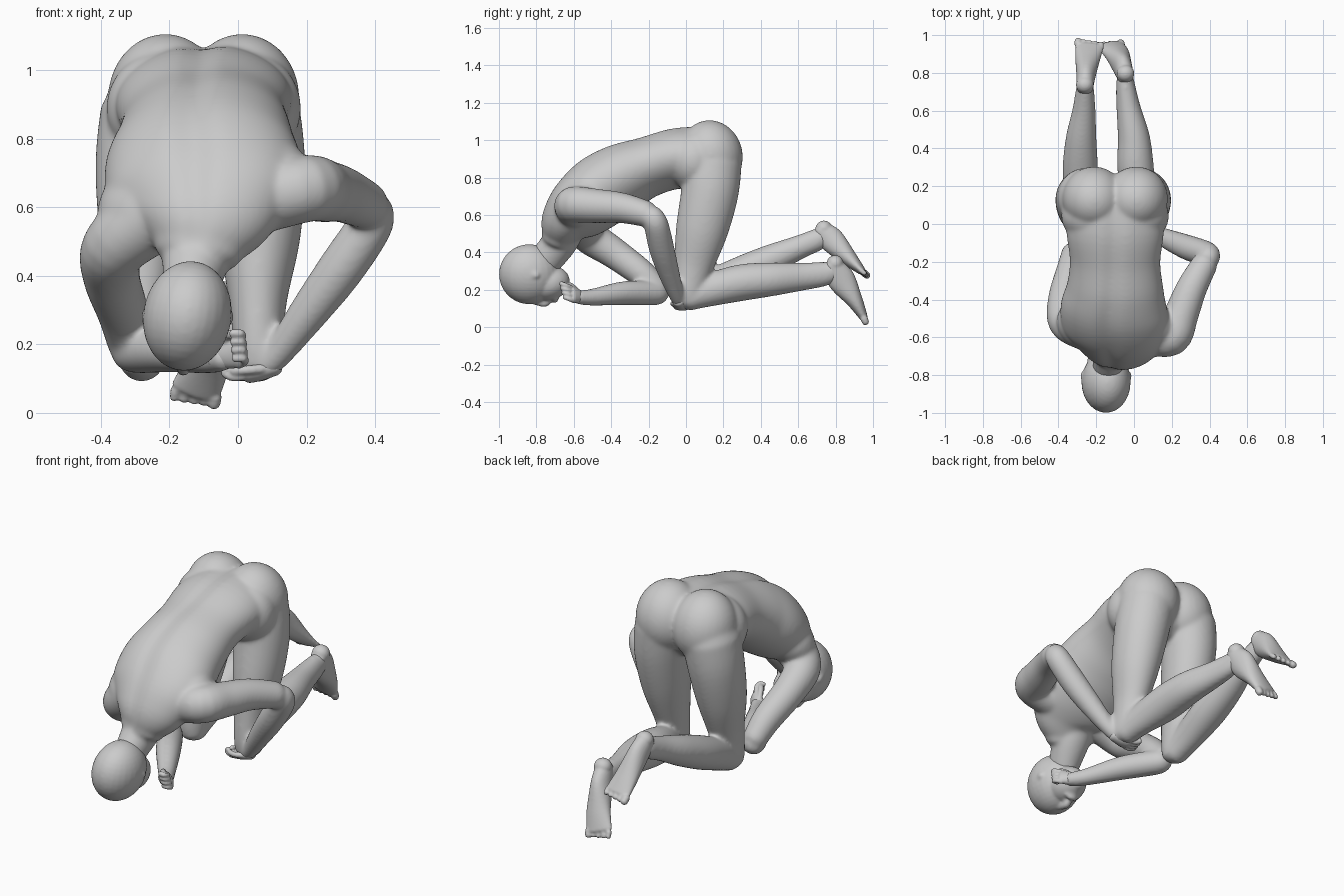
import bpy, bmesh, math
from mathutils import Vector, Matrix

MID = -0.11  # body mid-plane in x


def spline(a, b, c, d, t):
    return 0.5 * (2 * b + (c - a) * t + (2 * a - 5 * b + 4 * c - d) * t * t + (3 * b - a - 3 * c + d) * t ** 3)


def loft(bm, rings, side=(1, 0, 0), steps=5, segs=28, groove=0.0, roll=0.0):
    """Smooth tube through rings (x, y, z, half width, half depth), rounded ends."""
    R = [tuple(r) if len(r) == 5 else tuple(r) + (r[3],) for r in rings]
    n, pts = len(R), []
    for i in range(n - 1):
        q = [R[max(i - 1, 0)], R[i], R[i + 1], R[min(i + 2, n - 1)]]
        for k in range(steps + (i == n - 2)):
            pts.append([spline(q[0][j], q[1][j], q[2][j], q[3][j], k / steps) for j in range(5)])
    P = [Vector(p[:3]) for p in pts]
    m = len(P)
    full = []
    for i in range(m):
        t = (P[min(i + 1, m - 1)] - P[max(i - 1, 0)]).normalized()
        full.append((P[i], t, pts[i][3], pts[i][4], i / (m - 1)))

    def dome(f, sgn):
        c, t, w, h, u = f
        e = min(w, h) * 0.7
        return [(c + t * sgn * e * math.sin(a), t, w * math.cos(a), h * math.cos(a), u) for a in (0.45, 0.9, 1.3, 1.5)]
    full = dome(full[0], -1)[::-1] + full + dome(full[-1], 1)
    loops = []
    for c, t, w, h, u in full:
        s = Vector(side)
        s.rotate(Matrix.Rotation(-roll * min(1, u * 1.3), 3, 'Y'))
        s = (s - t * s.dot(t)).normalized()
        up = s.cross(t)
        if groove and up.z < 0:
            up = -up
        loop = []
        for k in range(segs):
            a = 2 * math.pi * k / segs
            g = 1 - groove * math.exp(-((a - math.pi / 2) / 0.17) ** 2)
            loop.append(bm.verts.new(c + s * w * math.cos(a) + up * h * math.sin(a) * g))
        loops.append(loop)
    for A, B in zip(loops, loops[1:]):
        for k in range(segs):
            bm.faces.new((A[k], A[(k + 1) % segs], B[(k + 1) % segs], B[k]))
    bm.faces.new(loops[0])
    bm.faces.new(loops[-1])


def ball(bm, c, r, rot=(0, 0, 0)):
    M = Matrix.Translation(c)
    for ang, ax in zip(rot, 'XYZ'):
        M = M @ Matrix.Rotation(math.radians(ang), 4, ax)
    bmesh.ops.create_uvsphere(bm, u_segments=28, v_segments=18, radius=1, matrix=M @ Matrix.Diagonal((*r, 1)))


def fuse(name, bm, voxel, iterations):
    bmesh.ops.recalc_face_normals(bm, faces=bm.faces)
    me = bpy.data.meshes.new(name)
    bm.to_mesh(me)
    bm.free()
    me.shade_smooth()
    ob = bpy.data.objects.new(name, me)
    bpy.context.collection.objects.link(ob)
    r = ob.modifiers.new("fuse", 'REMESH')
    r.mode, r.voxel_size, r.use_smooth_shade = 'VOXEL', voxel, True
    s = ob.modifiers.new("soften", 'SMOOTH')
    s.factor, s.iterations = 0.5, iterations
    return ob


body = bmesh.new()

# torso: pelvis to neck, twisted so the +x shoulder is higher
loft(body, [(-.1, .13, .90, .25, .18), (-.1, -.04, .905, .258, .165), (-.1, -.2, .86, .24, .162),
            (-.1, -.34, .80, .258, .185), (-.105, -.46, .725, .287, .193), (-.095, -.57, .635, .28, .172),
            (-.1, -.645, .555, .21, .135), (-.115, -.68, .48, .135, .095)],
     segs=56, groove=0.10, roll=math.radians(16))
loft(body, [(-.11, -.63, .57, .13, .10), (-.12, -.665, .47, .105, .095), (-.14, -.75, .36, .08, .09)])

# shoulder blades
ball(body, (-.25, -.53, .61), (.165, .15, .12), (35, -20, 0))
ball(body, (.06, -.55, .69), (.15, .14, .11), (35, -10, 0))

# buttocks, hips and thighs, mirrored about the mid-plane
thigh = [(.035, .14, .87, .148, .158), (.055, .127, .72, .142, .154), (.062, .085, .52, .122, .14),
         (.058, .04, .33, .086, .108), (.06, .01, .19, .072, .084), (.06, .0, .145, .066, .07)]
for s in (-1, 1):
    ball(body, (-.1 + s * .112, .135, .92), (.168, .168, .188), (15, 0, 0))
    ball(body, (-.1 + s * .12, .04, .89), (.165, .14, .165))
    loft(body, [(MID + s * (r[0] - MID), *r[1:]) for r in thigh])

# lower legs
loft(body, [(.06, .01, .15, .066, .066), (.045, .1, .19, .075, .085), (.01, .28, .235, .097, .098),
            (0, .45, .255, .086, .091), (-.03, .62, .27, .064, .075), (-.045, .74, .285, .05, .066),
            (-.045, .785, .305, .042, .054)])
loft(body, [(-.28, .01, .15, .066, .066), (-.285, .1, .205, .075, .083), (-.285, .28, .285, .093, .088),
            (-.28, .45, .36, .082, .081), (-.265, .6, .425, .062, .065), (-.26, .7, .467, .05, .06),
            (-.26, .73, .49, .044, .054)])

# raised +x arm: shoulder, elbow out, wrist down to the knee
loft(body, [(.08, -.595, .625, .098), (.20, -.60, .655, .098), (.25, -.48, .648, .092),
            (.305, -.34, .637, .082), (.375, -.21, .605, .07)], side=(0, 0, 1))
loft(body, [(.392, -.185, .60, .058), (.387, -.16, .55, .066), (.30, -.13, .42, .068),
            (.20, -.09, .285, .057), (.115, -.05, .17, .042), (.075, -.03, .13, .036)], side=(0, 1, 0))

# low -x arm: elbow beside the knee, forearm crossing under the face
loft(body, [(-.26, -.56, .57, .11), (-.36, -.515, .485, .096), (-.37, -.39, .40, .084),
            (-.335, -.24, .29, .075), (-.32, -.15, .205, .063)], side=(0, 0, 1))
loft(body, [(-.325, -.135, .19, .055), (-.30, -.17, .182, .066), (-.20, -.33, .182, .064),
            (-.09, -.50, .16, .046), (-.04, -.58, .16, .038)], side=(0, 0, 1))
fuse("body", body, .0085, 22)

# head and face
head = bmesh.new()
ball(head, (-.148, -.838, .283), (.129, .162, .161), (0, 10, 0))
ball(head, (-.15, -.735, .235), (.098, .115, .092), (15, 0, 0))
ball(head, (-.155, -.66, .215), (.045, .04, .04))
loft(head, [(-.16, -.82, .137, .014), (-.16, -.76, .127, .02), (-.16, -.74, .14, .022)])  # nose
loft(head, [(-.19, -.705, .157, .012), (-.155, -.70, .147, .018), (-.12, -.705, .157, .012)], side=(0, 1, 0))
for s in (-1, 1):  # ears
    ball(head, (-.148 + s * .117, -.82, .285), (.015, .04, .026), (-20, 0, -s * 15))
fuse("head", head, .0075, 8)


# feet with toes, soles turned up
def foot(name, rings, toe_dir, inner):
    bm = bmesh.new()
    loft(bm, rings)
    x, y, z, w, h = rings[-1]
    hx, hy, hz = rings[0][:3]
    ball(bm, (hx, hy + .012, hz + .005), (.047, .045, .045))   # heel
    d = Vector(toe_dir).normalized()
    for i in range(5):
        k = (i - 2) / 2.5 * inner
        r = .021 if i == 0 else .015
        c = Vector((x + k * w, y, z)) + d * (.015 - .005 * i)
        loft(bm, [(*c, r), (*(c + d * .026), r * .9)], segs=12, steps=3)
    fuse(name, bm, .0065, 3)


foot("low_foot", [(-.045, .785, .335, .044, .048), (-.06, .83, .255, .05, .074), (-.09, .90, .145, .066, .045),
                  (-.125, .945, .062, .074, .024)], (-.1, .35, -.8), -1)
foot("high_foot", [(-.26, .725, .52, .045, .05), (-.255, .78, .465, .05, .067), (-.245, .875, .365, .066, .043),
                   (-.235, .94, .30, .076, .022)], (0, .6, -.5), 1)


# hands: palm plus curled fingers and a thumb
def hand(name, wrist, along, across, curl):
    bm = bmesh.new()
    w, d = Vector(wrist), Vector(along).normalized()
    s, c = Vector(across).normalized(), Vector(curl).normalized()
    loft(bm, [(*(w - d * .03), .032, .03), (*(w + d * .02), .042, .028), (*(w + d * .055), .046, .022)], side=s)
    for i in range(4):
        b = w + d * .055 + s * (i - 1.5) * .025
        path = [b, b + d * .025 + c * .01, b + d * .03 + c * .036, b + d * .005 + c * .05]
        loft(bm, [(*p, .0125) for p in path], side=s, segs=12, steps=3)
    path = [w + s * -.03, w + s * -.05 + d * .03 + c * .015, w + s * -.042 + d * .06 + c * .03]
    loft(bm, [(*p, .014) for p in path], side=c, segs=12, steps=3)
    fuse(name, bm, .005, 2)


hand("hand_by_face", (-.045, -.575, .165), (.75, -.55, .2), (.1, .25, -1), (-.3, -.85, .35))
hand("hand_by_knee", (.08, -.033, .128), (-.75, .2, -.3), (.3, .95, 0), (-.5, .1, .3))
